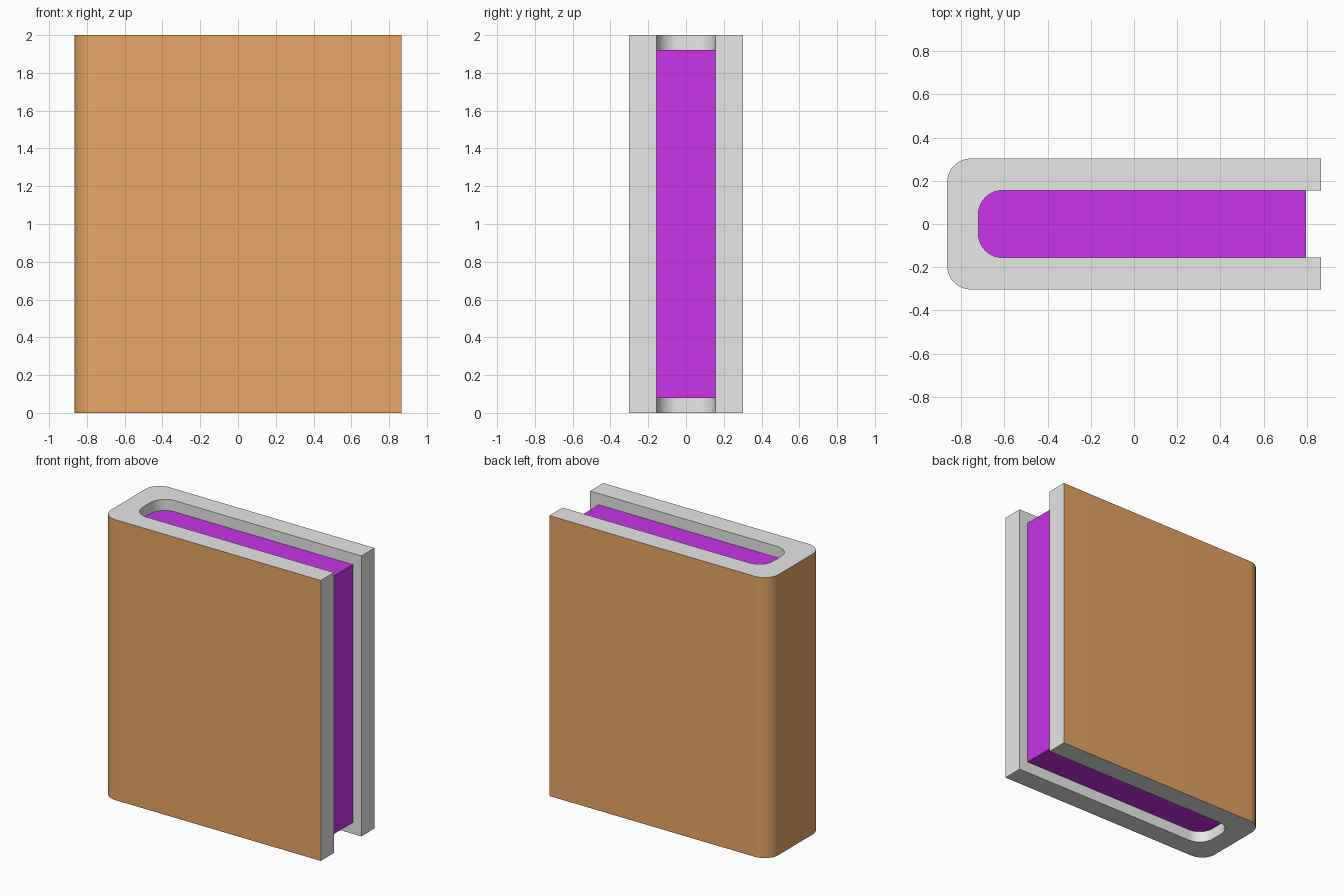
import bpy, bmesh
from math import cos, sin, pi, radians

if "Cube" in bpy.data.objects:
    bpy.data.objects.remove(bpy.data.objects["Cube"])

LEFT, RIGHT, HALF = -0.865, 0.865, 0.303     # outer cover
IN_LEFT, IN_HALF = -0.72, 0.155              # hollow for the pages
PAGE_RIGHT, PAGE_GAP, HEIGHT = 0.797, 0.08, 2.0
STEPS = 10


def material(name, color):
    m = bpy.data.materials.new(name)
    m.use_nodes = True
    m.diffuse_color = (*color, 1)
    m.node_tree.nodes["Principled BSDF"].inputs["Base Color"].default_value = (*color, 1)
    return m


def u_path(left, right, half, radius):
    """Open path around a rounded spine, from front right to back right."""
    pts = [(right, -half)]
    for side, start in ((-1, 1.5 * pi), (1, pi)):
        for i in range(STEPS + 1):
            a = start - i / STEPS * pi / 2
            pts.append((left + radius + radius * cos(a),
                        side * (half - radius) + radius * sin(a)))
    return pts + [(right, half)]


def extrude(name, outline, z0, z1, mats):
    bm = bmesh.new()
    face = bm.faces.new([bm.verts.new((x, y, z0)) for x, y in outline])
    top = bmesh.ops.extrude_face_region(bm, geom=[face])["geom"]
    verts = [v for v in top if isinstance(v, bmesh.types.BMVert)]
    bmesh.ops.translate(bm, verts=verts, vec=(0, 0, z1 - z0))
    bmesh.ops.recalc_face_normals(bm, faces=bm.faces)
    mesh = bpy.data.meshes.new(name)
    bm.to_mesh(mesh)
    bm.free()
    for m in mats:
        mesh.materials.append(m)
    obj = bpy.data.objects.new(name, mesh)
    bpy.context.collection.objects.link(obj)
    bpy.ops.object.select_all(action='DESELECT')
    obj.select_set(True)
    bpy.context.view_layer.objects.active = obj
    bpy.ops.object.shade_smooth_by_angle(angle=radians(30))
    return obj


board = material("grey board", (0.8, 0.8, 0.8))
leather = material("tan leather", (0.8, 0.38, 0.135))
paper = material("purple pages", (0.58, 0.033, 0.8))

# Cover: one thick U section, tan on its outside walls only
outer = u_path(LEFT, RIGHT, HALF, 0.11)
inner = u_path(IN_LEFT, RIGHT, IN_HALF, 0.11)
cover = extrude("cover", outer + inner[::-1], 0, HEIGHT, [board, leather])
for p in cover.data.polygons:
    c, n = p.center, p.normal
    outside = abs(c.y) > IN_HALF + 0.01 or c.x < IN_LEFT - 0.01
    if outside and abs(n.z) < 0.5 and n.x < 0.5:
        p.material_index = 1

# Page block fills the hollow, set in from the top, bottom and open edge
extrude("pages", u_path(IN_LEFT, PAGE_RIGHT, IN_HALF, 0.11),
        PAGE_GAP, HEIGHT - PAGE_GAP, [paper])
